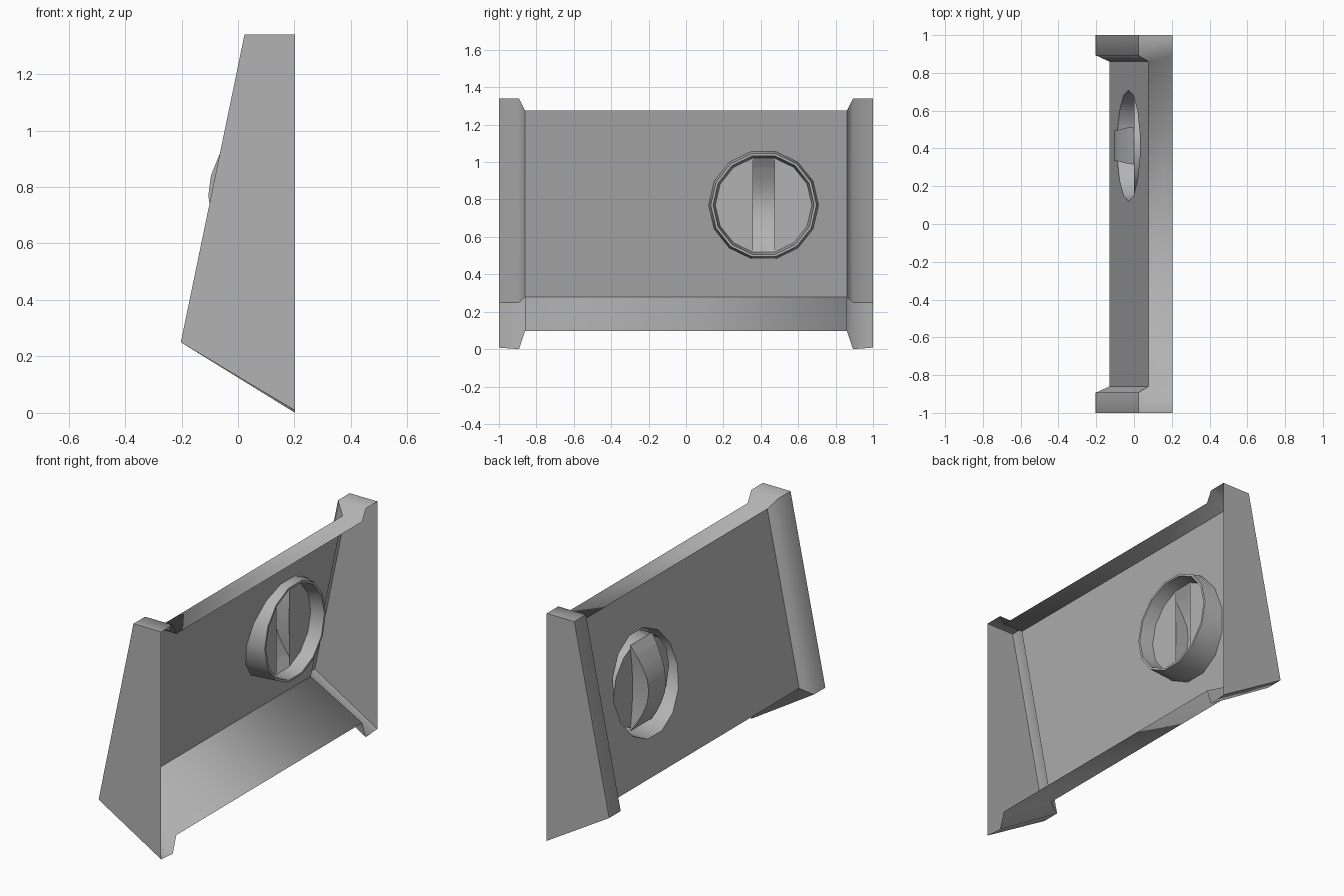
import bpy, math
from mathutils import Vector

if "Cube" in bpy.data.objects:
    bpy.data.objects.remove(bpy.data.objects["Cube"])

HUB_Y, HUB_Z = 0.415, 0.77       # dish centre, dish axis runs along x
SIDES = 14
grey = bpy.data.materials.new("mid_grey")
grey.diffuse_color = (0.446, 0.446, 0.446, 1)
grey.use_nodes = True
grey.node_tree.nodes["Principled BSDF"].inputs["Base Color"].default_value = grey.diffuse_color


def make(name, verts, faces, smooth=None):
    me = bpy.data.meshes.new(name)
    me.from_pydata([tuple(v) for v in verts], [], faces)
    me.update()
    me.materials.append(grey)
    ob = bpy.data.objects.new(name, me)
    bpy.context.collection.objects.link(ob)
    if smooth:
        bpy.ops.object.select_all(action='DESELECT')
        bpy.context.view_layer.objects.active = ob
        ob.select_set(True)
        bpy.ops.object.shade_smooth_by_angle(angle=math.radians(smooth))
    return ob


def loft(rows, closed=False):
    n = len(rows[0])
    verts = [v for r in rows for v in r]
    faces = []
    for i in range(len(rows) - 1):
        for j in range(n if closed else n - 1):
            k = (j + 1) % n
            faces.append((i*n + j, i*n + k, (i+1)*n + k, (i+1)*n + j))
    return verts, faces


# Housing profiles: outer at the ends, inset in the middle
outer = [(0.2025, 0.0), (-0.2025, 0.25), (0.023, 1.34), (0.2025, 1.34)]
inner = [(0.2025, 0.097), (-0.131, 0.28), (0.076, 1.275), (0.2025, 1.275)]
low, high = inner[1], inner[2]


def section(profile, y, ends=None):
    return [Vector((x, y, z + (0.008 if abs(y) == 1 and z == 0 else 0))) for x, z in profile]


def panel_x(z):
    return low[0] + (high[0] - low[0]) * (z - low[1]) / (high[1] - low[1])


def circle(r, x=None):
    """Dish ring at depth x, or lying on the slanted panel."""
    pts = []
    for k in range(SIDES):
        a = 2 * math.pi * k / SIDES
        z = HUB_Z + r * math.sin(a)
        pts.append(Vector((panel_x(z) if x is None else x, HUB_Y + r * math.cos(a), z)))
    return pts


# Top and bottom strips, running the full width over rims and chamfers
stations = [(outer, 1), (outer, 0.893), (inner, 0.86), (inner, -0.86), (outer, -0.893), (outer, -1)]
for a, name in ((0, "bottom_flange"), (2, "top_flange")):
    v, f = loft([section(p[a:a+2], y) for p, y in stations])
    make(name, v, [tuple(reversed(q)) for q in f], 80)

# Sloping rims with chamfers, and flat end plates
for part, cap, name in ((stations[:3], 1, "far"), (stations[3:], -1, "near")):
    v, f = loft([section(p[1:3], y) for p, y in part])
    make(name + "_rim", v, [tuple(reversed(q)) for q in f], 80)
    plate = section(outer, cap)
    make(name + "_end_plate", plate, [(0, 1, 2, 3) if cap > 0 else (3, 2, 1, 0)])

# Slanted panel with a round hole, as two halves around the dish
hole = circle(0.294)
half = SIDES // 2
corner = lambda p, y: Vector((p[0], y, p[1]))
side_pt = lambda y: Vector((panel_x(HUB_Z), y, HUB_Z))
upper = hole[:half+1] + [side_pt(-0.86), corner(high, -0.86), corner(high, 0.86), side_pt(0.86)]
lower = hole[half:] + [hole[0], side_pt(0.86), corner(low, 0.86), corner(low, -0.86), side_pt(-0.86)]
for pts, name in ((upper, "panel_upper"), (lower, "panel_lower")):
    make(name, pts, [tuple(reversed(range(len(pts))))])

# Dish wall, folded lip and inner wall back to the upright floor
v, f = loft([hole, circle(0.283, 0.08), circle(0.27, 0.08), circle(0.258, 0.0)], True)
make("dish_wall", v, f, 40)

# Grip outline: height, ridge x, half width
GRIP_END = 0.2515
grip = [(-GRIP_END, 0.0, 0.1), (-0.2, -0.035, 0.095), (-0.14, -0.068, 0.087), (-0.07, -0.096, 0.081),
        (0, -0.105, 0.08),
        (0.07, -0.096, 0.081), (0.14, -0.068, 0.087), (0.2, -0.035, 0.095), (GRIP_END, 0.0, 0.1)]

# Upright dish floor on each side of the hollow grip
rim = circle(0.258, 0.0)
for s, name in ((1, "dish_floor_far"), (-1, "dish_floor_near")):
    pts = [Vector((0, HUB_Y + s * (rim[k % SIDES].y - HUB_Y), rim[k % SIDES].z)) for k in range(-3, 4)]
    pts += [Vector((0, HUB_Y + s * w, HUB_Z + t)) for t, d, w in reversed(grip)]
    make(name, pts, [tuple(range(len(pts)))])

# Hollow grip: side walls and arched ridge
rows = [[Vector((x, HUB_Y + y, HUB_Z + t)) for x, y in ((0, -w), (d, -w), (d, w), (0, w))]
        for t, d, w in grip[1:-1]]
v, f = loft(rows)
n = len(v)
for (t, d, w), base in ((grip[0], 0), (grip[-1], n - 4)):     # pointed tips
    i = len(v)
    v += [Vector((0, HUB_Y - w, HUB_Z + t)), Vector((0, HUB_Y + w, HUB_Z + t))]
    tip = [(i, base, base+1), (i, base+1, base+2, i+1), (i+1, base+2, base+3)]
    f += tip if base == 0 else [tuple(reversed(q)) for q in tip]
make("grip", v, f, 45)
